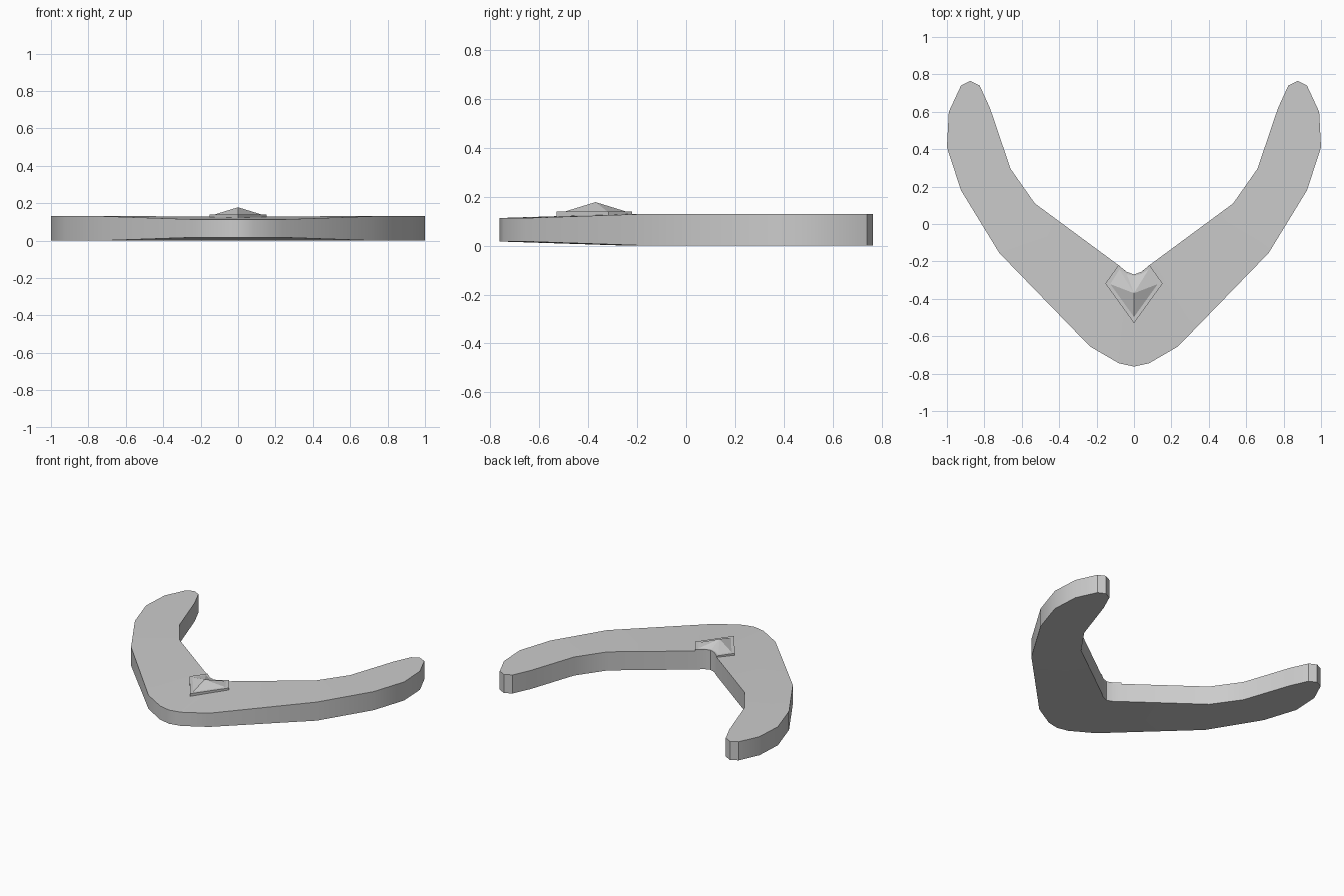
import bpy
import bmesh
from math import radians

cube = bpy.data.objects.get("Cube")
if cube:
    bpy.data.objects.remove(cube, do_unlink=True)

gray = bpy.data.materials.new("light gray")
gray.use_nodes = True
color = (0.6, 0.6, 0.6, 1)
gray.diffuse_color = color
gray.node_tree.nodes["Principled BSDF"].inputs["Base Color"].default_value = color


def finish(bm, name, smooth=False):
    """Mirror a half mesh across x and turn it into an object."""
    copy = bmesh.ops.duplicate(bm, geom=bm.verts[:] + bm.edges[:] + bm.faces[:])["geom"]
    for v in copy:
        if isinstance(v, bmesh.types.BMVert):
            v.co.x *= -1
    bmesh.ops.remove_doubles(bm, verts=bm.verts[:], dist=0.0005)
    bmesh.ops.recalc_face_normals(bm, faces=bm.faces[:])
    mesh = bpy.data.meshes.new(name)
    bm.to_mesh(mesh)
    bm.free()
    mesh.materials.append(gray)
    obj = bpy.data.objects.new(name, mesh)
    bpy.context.collection.objects.link(obj)
    if smooth:
        bpy.ops.object.select_all(action="DESELECT")
        obj.select_set(True)
        bpy.context.view_layer.objects.active = obj
        bpy.ops.object.shade_smooth_by_angle(angle=radians(30))
    return obj


# Bent two-armed body: outline of one half, from the front nose round to the notch
outer = [(0, -0.762), (0.08, -0.745), (0.235, -0.655), (0.72, -0.155),
         (0.925, 0.18), (1, 0.41), (0.99, 0.6), (0.925, 0.74), (0.875, 0.765)]
inner = [(0, -0.27), (0.04, -0.255), (0.08, -0.222), (0.53, 0.11),
         (0.66, 0.295), (0.77, 0.62), (0.825, 0.74)]
outline = outer + inner[::-1]


def thinning(y):
    """The body thins a little toward its nose."""
    if y > -0.2:
        return 0
    return 0.005 * (-0.2 - y) / 0.35 if y > -0.55 else min(0.017, 0.005 + 0.12 * (-0.55 - y))


bm = bmesh.new()
low = [bm.verts.new((x, y, thinning(y))) for x, y in outline]
high = [bm.verts.new((x, y, 0.13 - thinning(y))) for x, y in outline]
last = len(outline) - 1
for ring in (low, high):
    for i in range(3):
        bm.faces.new((ring[i], ring[i + 1], ring[last - i - 1], ring[last - i]))
    bm.faces.new(ring[3:last - 2])
for i in range(last):
    bm.faces.new((low[i], low[i + 1], high[i + 1], high[i]))
finish(bm, "curved_body", smooth=True)

# Thin heart-shaped setting on the nose
setting = [(0, -0.53), (0.153, -0.318), (0.083, -0.22), (0.04, -0.255), (0, -0.27)]
bm = bmesh.new()
low = [bm.verts.new((x, y, 0.115)) for x, y in setting]
high = [bm.verts.new((x, y, 0.139)) for x, y in setting]
bm.faces.new(high)
bm.faces.new(low)
for i in range(len(setting) - 1):
    bm.faces.new((low[i], low[i + 1], high[i + 1], high[i]))
finish(bm, "gem_setting")

# Faceted gem rising to one point
stone = [(0, -0.5), (0.13, -0.32), (0.08, -0.24), (0.04, -0.265), (0, -0.275)]
bm = bmesh.new()
base = [bm.verts.new((x, y, 0.138)) for x, y in stone]
peak = bm.verts.new((0, -0.37, 0.178))
bm.faces.new(base)
for i in range(len(stone) - 1):
    bm.faces.new((base[i], base[i + 1], peak))
finish(bm, "gem_stone")
